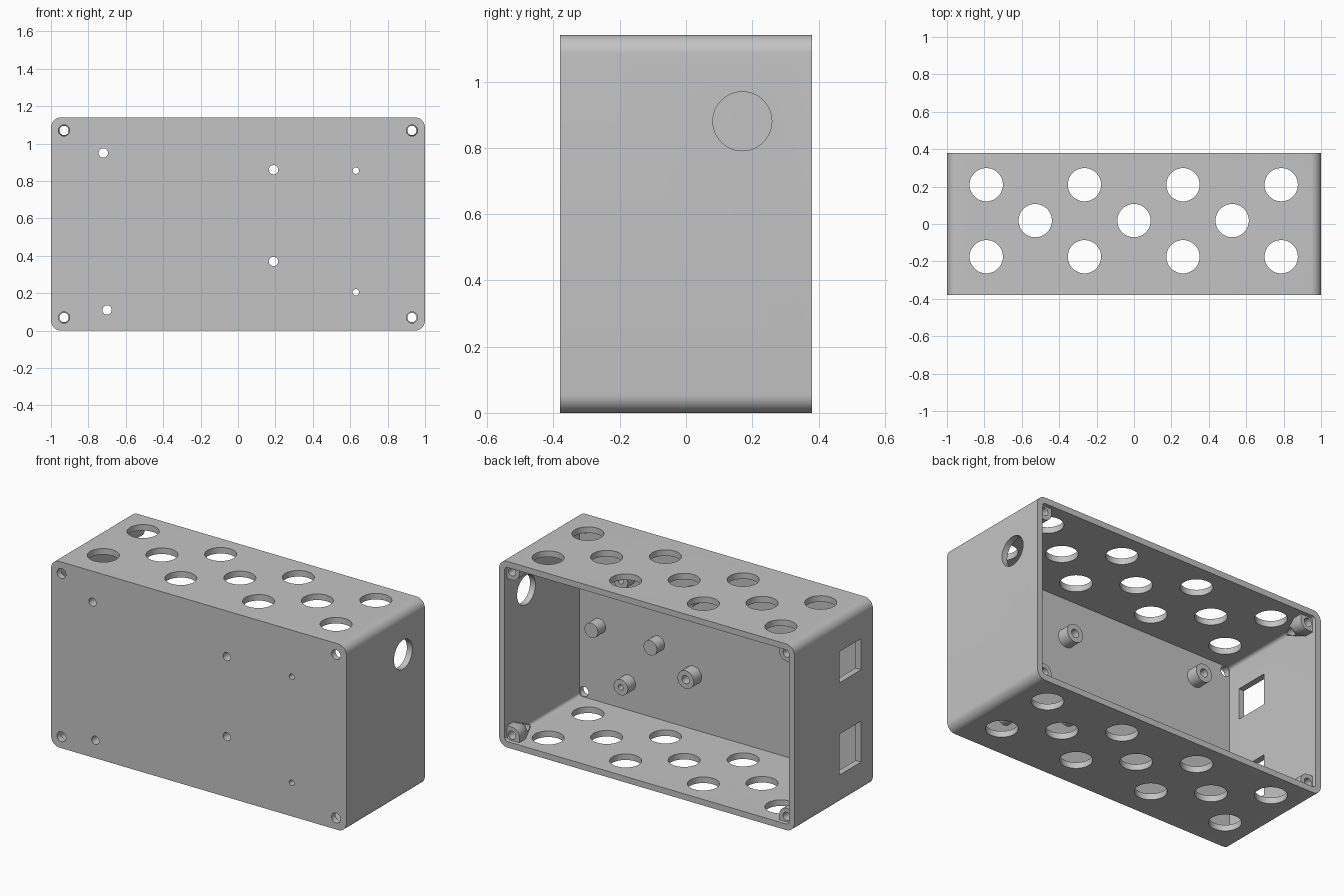
import bpy, bmesh, math
from mathutils import Matrix, Vector

if "Cube" in bpy.data.objects:
    bpy.data.objects.remove(bpy.data.objects["Cube"], do_unlink=True)

HALF_W, HALF_D, HEIGHT, WALL = 1.0, 0.38, 1.14, 0.037
FLOOR = WALL - HALF_D          # inner side of the front wall

grey = bpy.data.materials.new("plain grey")
grey.use_nodes = True
colour = (0.55, 0.55, 0.55, 1)
grey.diffuse_color = colour
grey.node_tree.nodes["Principled BSDF"].inputs["Base Color"].default_value = colour


def finish(bm, name):
    """Turn a bmesh into a grey object."""
    bmesh.ops.recalc_face_normals(bm, faces=bm.faces)
    mesh = bpy.data.meshes.new(name)
    bm.to_mesh(mesh)
    bm.free()
    mesh.materials.append(grey)
    obj = bpy.data.objects.new(name, mesh)
    bpy.context.collection.objects.link(obj)
    return obj


def select(obj):
    bpy.ops.object.select_all(action='DESELECT')
    obj.select_set(True)
    bpy.context.view_layer.objects.active = obj


def cut(obj, cutter):
    """Subtract the cutter, then throw it away."""
    mod = obj.modifiers.new("cut", 'BOOLEAN')
    mod.operation, mod.solver, mod.object = 'DIFFERENCE', 'EXACT', cutter
    select(obj)
    bpy.ops.object.modifier_apply(modifier=mod.name)
    bpy.data.objects.remove(cutter, do_unlink=True)


def smooth(obj):
    select(obj)
    bpy.ops.object.shade_smooth_by_angle(angle=math.radians(30))


def loft(bm, rings):
    """Skin a stack of equal rings and cap both ends."""
    loops = [[bm.verts.new(p) for p in ring] for ring in rings]
    n = len(loops[0])
    for a, b in zip(loops, loops[1:]):
        for i in range(n):
            j = (i + 1) % n
            bm.faces.new((a[i], a[j], b[j], b[i]))
    bm.faces.new(loops[0])
    bm.faces.new(loops[-1])


def rounded_box(name, inset, radius, y0, y1):
    """Box with its four long edges rounded, running along y."""
    w, h, mid = HALF_W - inset, HEIGHT / 2 - inset, HEIGHT / 2
    outline = []
    for k, (sx, sz) in enumerate([(1, 1), (-1, 1), (-1, -1), (1, -1)]):
        for i in range(11):
            a = math.pi / 2 * (k + i / 10)
            outline.append((sx * (w - radius) + radius * math.cos(a),
                            mid + sz * (h - radius) + radius * math.sin(a)))
    bm = bmesh.new()
    loft(bm, [[(x, y, z) for x, z in outline] for y in (y0, y1)])
    return finish(bm, name)


def rod(bm, centre, axis, radius, length):
    turn = Vector((0, 0, 1)).rotation_difference(Vector(axis)).to_matrix().to_4x4()
    bmesh.ops.create_cone(bm, cap_ends=True, segments=48, radius1=radius, radius2=radius,
                          depth=length, matrix=Matrix.Translation(centre) @ turn)


def block(bm, centre, size):
    bmesh.ops.create_cube(bm, size=1, matrix=Matrix.Translation(centre) @ Matrix.Diagonal((*size, 1)))


# Layout of the screw points: x, z, hole radius, standoff radius
standoffs = [(-0.72, 0.95, 0.025, 0.055), (-0.70, 0.11, 0.025, 0.055),
             (0.19, 0.86, 0.025, 0.055), (0.19, 0.37, 0.025, 0.055),
             (0.63, 0.855, 0.017, 0.048), (0.63, 0.205, 0.017, 0.048)]
corners = [(sx, top) for sx in (-1, 1) for top in (False, True)]


def corner_point(sx, top, u, v):
    return sx * (HALF_W - u), (HEIGHT - v if top else v)


# Case: rounded shell, open at the back
case = rounded_box("case", 0, 0.055, -HALF_D, HALF_D)
cut(case, rounded_box("cavity", WALL, 0.02, FLOOR, HALF_D + 0.1))

# Openings in the case
bm = bmesh.new()
vents = [(x, y) for x in (-0.79, -0.265, 0.262, 0.787) for y in (-0.175, 0.21)]
vents += [(x, 0.018) for x in (-0.528, 0, 0.525)]
for x, y in vents:
    rod(bm, (x, y, HEIGHT / 2), (0, 0, 1), 0.089, 2)
rod(bm, (HALF_W, 0.17, 0.88), (1, 0, 0), 0.089, 0.2)
block(bm, (-HALF_W, -0.16, 0.845), (0.2, 0.21, 0.19))
block(bm, (-HALF_W, -0.16, 0.31), (0.2, 0.21, 0.25))
for x, z, hole, _ in standoffs:
    rod(bm, (x, -HALF_D, z), (0, 1, 0), hole, 0.12)
for sx, top in corners:
    x, z = corner_point(sx, top, 0.07, 0.07)
    rod(bm, (x, -HALF_D, z), (0, 1, 0), 0.03, 0.12)
cut(case, finish(bm, "openings"))
smooth(case)

# Corner screw posts, tapering forward into the corners
back = HALF_D - 0.025
section = [(0.02, 0.02), (0.12, 0.02)]
section += [(0.07 + 0.05 * math.cos(math.pi / 20 * i), 0.07 + 0.05 * math.sin(math.pi / 20 * i))
            for i in range(11)]
section.append((0.02, 0.12))
for sx, top in corners:
    bm = bmesh.new()
    rings = []
    for y, scale in ((back, 1), (back - 0.06, 1), (back - 0.25, 0.1)):
        ring = []
        for u, v in section:
            x, z = corner_point(sx, top, 0.02 + (u - 0.02) * scale, 0.02 + (v - 0.02) * scale)
            ring.append((x, y, z))
        rings.append(ring)
    loft(bm, rings)
    side = "left" if sx > 0 else "right"
    post = finish(bm, f"{'upper' if top else 'lower'}_{side}_screw_post")
    x, z = corner_point(sx, top, 0.07, 0.07)
    bm = bmesh.new()
    rod(bm, (x, back - 0.1, z), (0, 1, 0), 0.025, 0.5)
    cut(post, finish(bm, "screw_hole"))
    smooth(post)

# Hollow standoffs on the inside of the front wall
LENGTH = 0.075
for x, z, hole, radius in standoffs:
    bm = bmesh.new()
    profile = [(hole, FLOOR), (radius, FLOOR), (radius, FLOOR + LENGTH), (hole, FLOOR + LENGTH)]
    verts = [bm.verts.new((x + r, y, z)) for r, y in profile]
    edges = [bm.edges.new((verts[i], verts[(i + 1) % 4])) for i in range(4)]
    bmesh.ops.spin(bm, geom=verts + edges, cent=(x, 0, z), axis=(0, 1, 0),
                   angle=math.tau, steps=48, use_merge=True)
    bmesh.ops.remove_doubles(bm, verts=bm.verts, dist=0.0001)
    smooth(finish(bm, "standoff"))

# Solid support pegs
for x in (0.43, 0.83):
    bm = bmesh.new()
    rod(bm, (x, FLOOR + LENGTH / 2, 0.5), (0, 1, 0), 0.045, LENGTH)
    smooth(finish(bm, "support_peg"))
